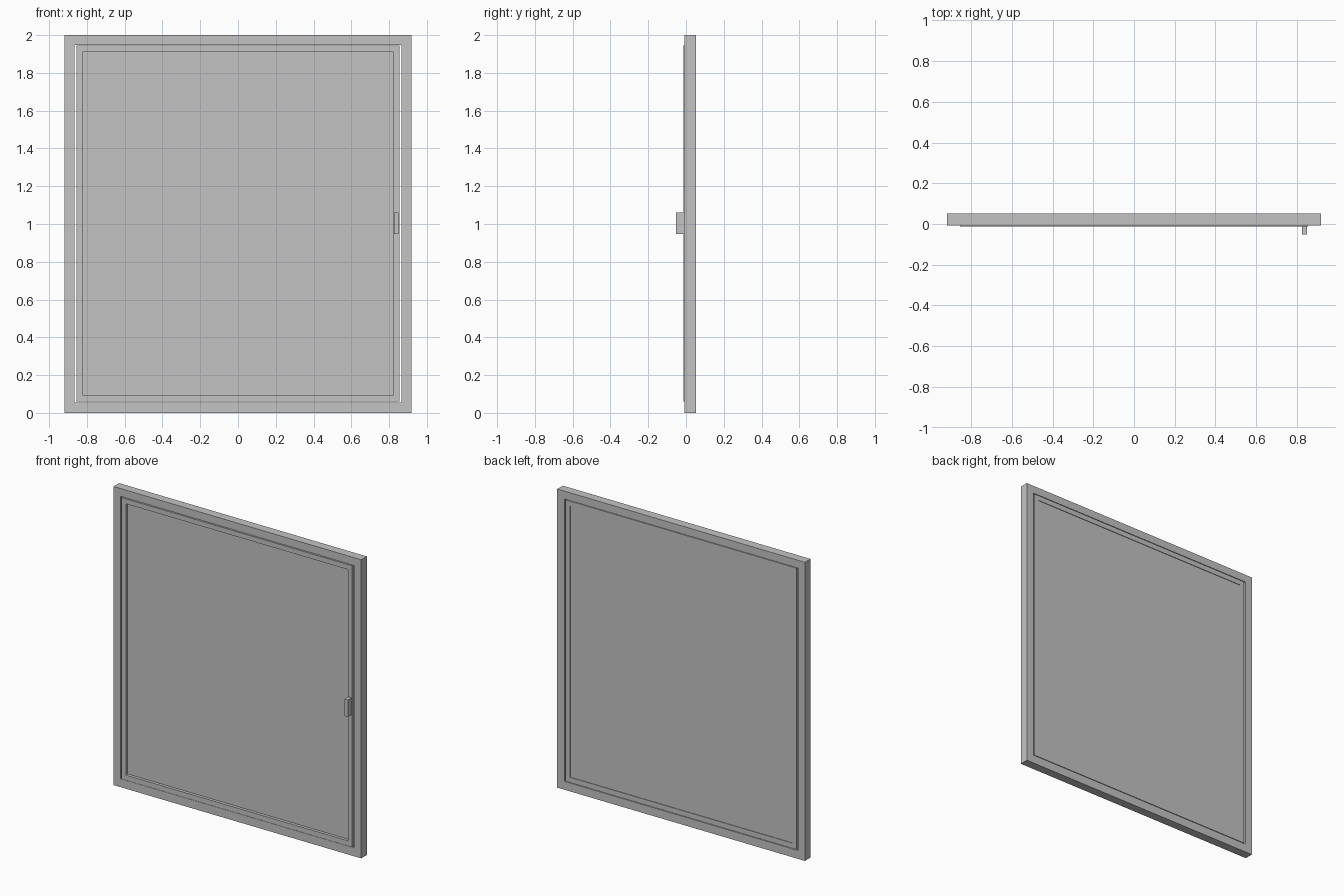
import bpy
import bmesh

cube = bpy.data.objects.get("Cube")
if cube:
    bpy.data.objects.remove(cube, do_unlink=True)

# Single grey finish
grey = bpy.data.materials.new("plain_grey")
grey.use_nodes = True
colour = (0.55, 0.55, 0.55, 1)
grey.diffuse_color = colour
grey.node_tree.nodes["Principled BSDF"].inputs["Base Color"].default_value = colour


def finish(name, bm):
    bmesh.ops.recalc_face_normals(bm, faces=bm.faces)
    mesh = bpy.data.meshes.new(name)
    bm.to_mesh(mesh)
    bm.free()
    mesh.materials.append(grey)
    obj = bpy.data.objects.new(name, mesh)
    bpy.context.collection.objects.link(obj)
    return obj


def rectangle(bm, rect, y):
    x0, x1, z0, z1 = rect
    return [bm.verts.new((x, y, z))
            for x, z in ((x0, z0), (x1, z0), (x1, z1), (x0, z1))]


def box(name, rect, front, back):
    bm = bmesh.new()
    a, b = rectangle(bm, rect, front), rectangle(bm, rect, back)
    bm.faces.new(a)
    bm.faces.new(b)
    for i in range(4):
        j = (i + 1) % 4
        bm.faces.new((a[i], a[j], b[j], b[i]))
    return finish(name, bm)


def ring(name, outer, inner, front, back):
    # Closed loop of four rectangles swept round the opening
    bm = bmesh.new()
    loops = [rectangle(bm, outer, front), rectangle(bm, inner, front),
             rectangle(bm, inner, back), rectangle(bm, outer, back)]
    for k in range(4):
        a, b = loops[k], loops[(k + 1) % 4]
        for i in range(4):
            j = (i + 1) % 4
            bm.faces.new((a[i], a[j], b[j], b[i]))
    obj = finish(name, bm)
    # Only flat planes meet here, so merge the mitre seams
    bm = bmesh.new()
    bm.from_mesh(obj.data)
    bmesh.ops.recalc_face_normals(bm, faces=bm.faces)
    bm.to_mesh(obj.data)
    bm.free()
    return obj


opening = (-0.865, 0.865, 0.056, 1.948)
sash_edge = (-0.855, 0.855, 0.060, 1.944)
panel_edge = (-0.823, 0.823, 0.094, 1.911)

# Fixed surround
ring("outer_frame", (-0.918, 0.918, 0, 2), opening, -0.007, 0.052)

# Hinged sash, standing slightly proud at the front
ring("door_sash", sash_edge, panel_edge, -0.012, 0.052)

# Recessed infill
box("door_panel", panel_edge, 0.008, 0.048)

# Pull handle
box("handle", (0.826, 0.850, 0.946, 1.060), -0.052, -0.012)
